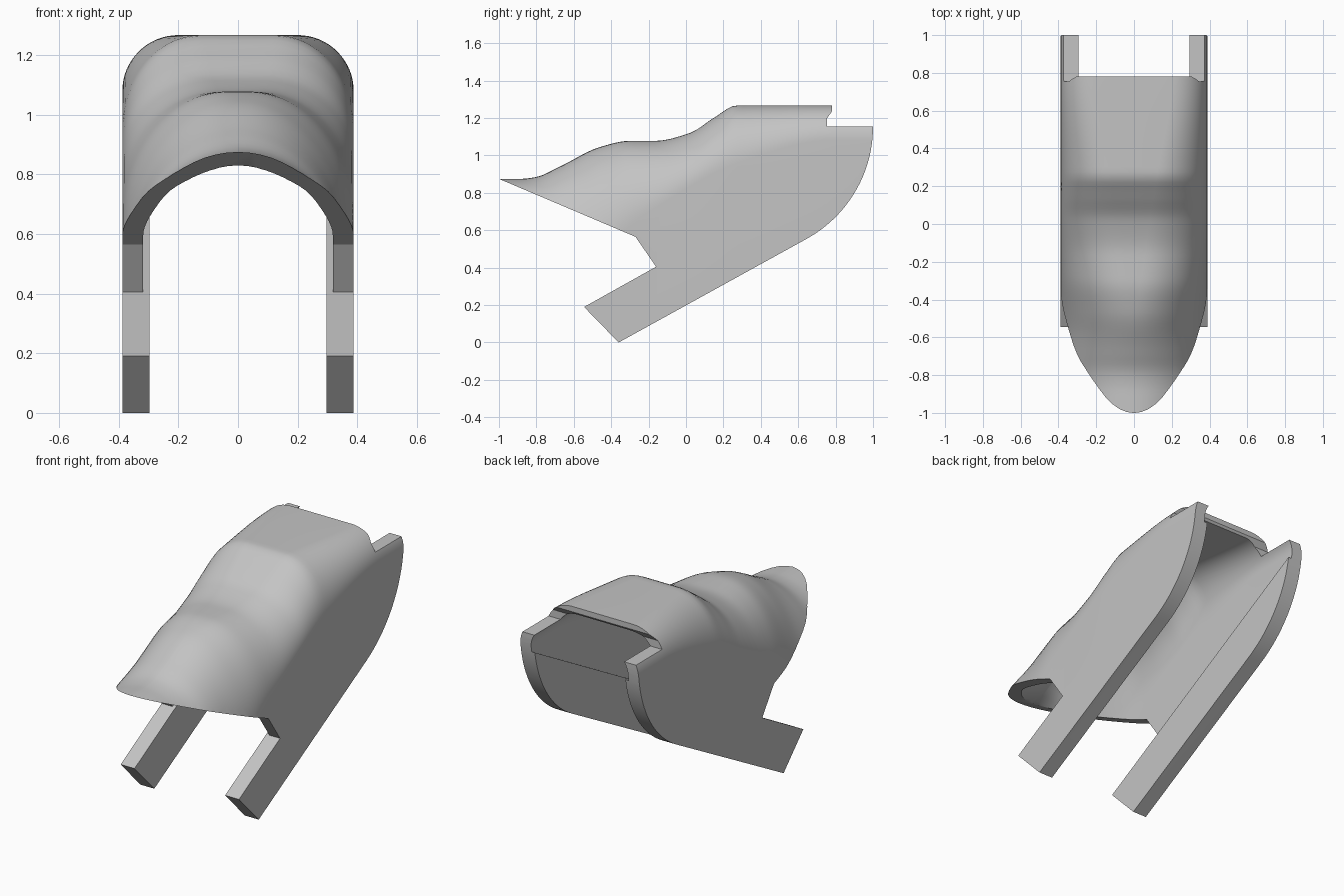
import bpy, bmesh, math

if "Cube" in bpy.data.objects:
    bpy.data.objects.remove(bpy.data.objects["Cube"], do_unlink=True)

# One flat colour for the whole part
grey = bpy.data.materials.new("plain grey")
grey.use_nodes = True
grey.diffuse_color = (0.55, 0.55, 0.55, 1)
grey.node_tree.nodes["Principled BSDF"].inputs["Base Color"].default_value = grey.diffuse_color

# Roof height, and shoulder height with flat roof half-width, along the length
ROOF = [(-1.2, .875), (-.88, .875), (-.8, .885), (-.675, .94), (-.46, 1.045),
        (-.3, 1.078), (-.165, 1.078), (.02, 1.12), (.155, 1.205), (.27, 1.267), (1.2, 1.267)]
SHOULDER = [(-1.2, .43), (-.6, .42), (-.27, .65), (.26, .95), (.78, 1.08), (1.2, 1.08)]
FLAT = [(-1.2, 0), (-.6, 0), (-.27, .04), (.26, .12), (.78, .2), (1.2, .2)]


def curve_at(points, y):
    """Monotone cubic through the points."""
    slopes = [(b[1] - a[1]) / (b[0] - a[0]) for a, b in zip(points, points[1:])]
    tangents = [slopes[0]]
    for a, b in zip(slopes, slopes[1:]):
        tangents.append(2 * a * b / (a + b) if a * b > 0 else 0)
    tangents.append(slopes[-1])
    i = max(k for k in range(len(slopes)) if points[k][0] <= y)
    (y0, z0), (y1, z1) = points[i], points[i + 1]
    w = y1 - y0
    t = (y - y0) / w
    return (z0 * (1 + 2 * t) * (1 - t) ** 2 + w * tangents[i] * t * (1 - t) ** 2
            + z1 * t * t * (3 - 2 * t) + w * tangents[i + 1] * t * t * (t - 1))


def finish(name, bm):
    bmesh.ops.recalc_face_normals(bm, faces=bm.faces[:])
    mesh = bpy.data.meshes.new(name)
    bm.to_mesh(mesh)
    bm.free()
    mesh.materials.append(grey)
    ob = bpy.data.objects.new(name, mesh)
    bpy.context.collection.objects.link(ob)
    return ob


def arch_loft(name, half, drop, reach, floor):
    """Solid with a rounded arch section that follows the roof curve."""
    bm = bmesh.new()
    rings = []
    rows, arc = 80, 16
    for r in range(rows + 1):
        y = reach * (2 * r / rows - 1)
        top = curve_at(ROOF, y) - drop
        low = curve_at(SHOULDER, y)
        flat = curve_at(FLAT, y) * half / .388
        side = [(half, floor)]
        for k in range(arc + 1):
            a = math.pi / 2 * k / arc
            side.append((flat + (half - flat) * math.cos(a), low + (top - low) * math.sin(a)))
        side[-1] = (flat + .002, top)
        section = side + [(-x, z) for x, z in reversed(side)]
        rings.append([bm.verts.new((x, y, z)) for x, z in section])
    count = len(rings[0])
    for a, b in zip(rings, rings[1:]):
        for k in range(count):
            n = (k + 1) % count
            bm.faces.new((a[k], a[n], b[n], b[k]))
    bm.faces.new(rings[0])
    bm.faces.new(rings[-1])
    return finish(name, bm)


def side_prism(name, outline, half):
    """Side outline (y, z) extruded across the width."""
    bm = bmesh.new()
    face = bm.faces.new([bm.verts.new((-half, y, z)) for y, z in outline])
    new = bmesh.ops.extrude_face_region(bm, geom=[face])["geom"]
    bmesh.ops.translate(bm, vec=(2 * half, 0, 0),
                        verts=[v for v in new if isinstance(v, bmesh.types.BMVert)])
    return finish(name, bm)


def combine(target, helper, operation):
    mod = target.modifiers.new(operation.lower(), "BOOLEAN")
    mod.operation = operation
    mod.solver = "EXACT"
    mod.object = helper
    bpy.context.view_layer.objects.active = target
    bpy.ops.object.modifier_apply(modifier=mod.name)
    bpy.data.objects.remove(helper, do_unlink=True)


def ledge(y):
    """Height of the line that carries on from the top of the legs."""
    return .405 + .558 * (y + .16)


# Side outline: beak, roof, rear notch, round heel, legs
heel = []
for k in range(25):
    a = -math.radians(61) * k / 24
    heel.append((.314 + .686 * math.cos(a), 1.155 + .686 * math.sin(a)))
outline = ([(-1.05, .896), (-1.05, 1.5), (.78, 1.5), (.78, 1.235), (.755, 1.2), (.755, 1.155)]
           + heel + [(-.36, 0), (-.545, .19), (-.16, .405), (-.27, .565)])

# Hood with its hollow: thin wall above the ledge, thicker rails below it
hood = arch_loft("hood_with_legs", .388, 0, 1.1, -.1)
hollow = arch_loft("hollow", .318, .045, 1.15, -.3)
above = side_prism("above_ledge", [(-1.3, ledge(-1.3)), (1.3, ledge(1.3)), (1.3, 2), (-1.3, 2)], .6)
combine(hollow, above, "INTERSECT")
gap = side_prism("gap_between_legs", [(-1.3, -1), (1.25, -1), (1.25, ledge(1.25) + .015),
                                     (-1.3, ledge(-1.3) + .015)], .297)
combine(hood, hollow, "DIFFERENCE")
combine(hood, gap, "DIFFERENCE")
combine(hood, side_prism("side_outline", outline, .6), "INTERSECT")

for ob in bpy.context.selected_objects:
    ob.select_set(False)
hood.select_set(True)
bpy.context.view_layer.objects.active = hood
bpy.ops.object.shade_smooth_by_angle(angle=math.radians(25))
